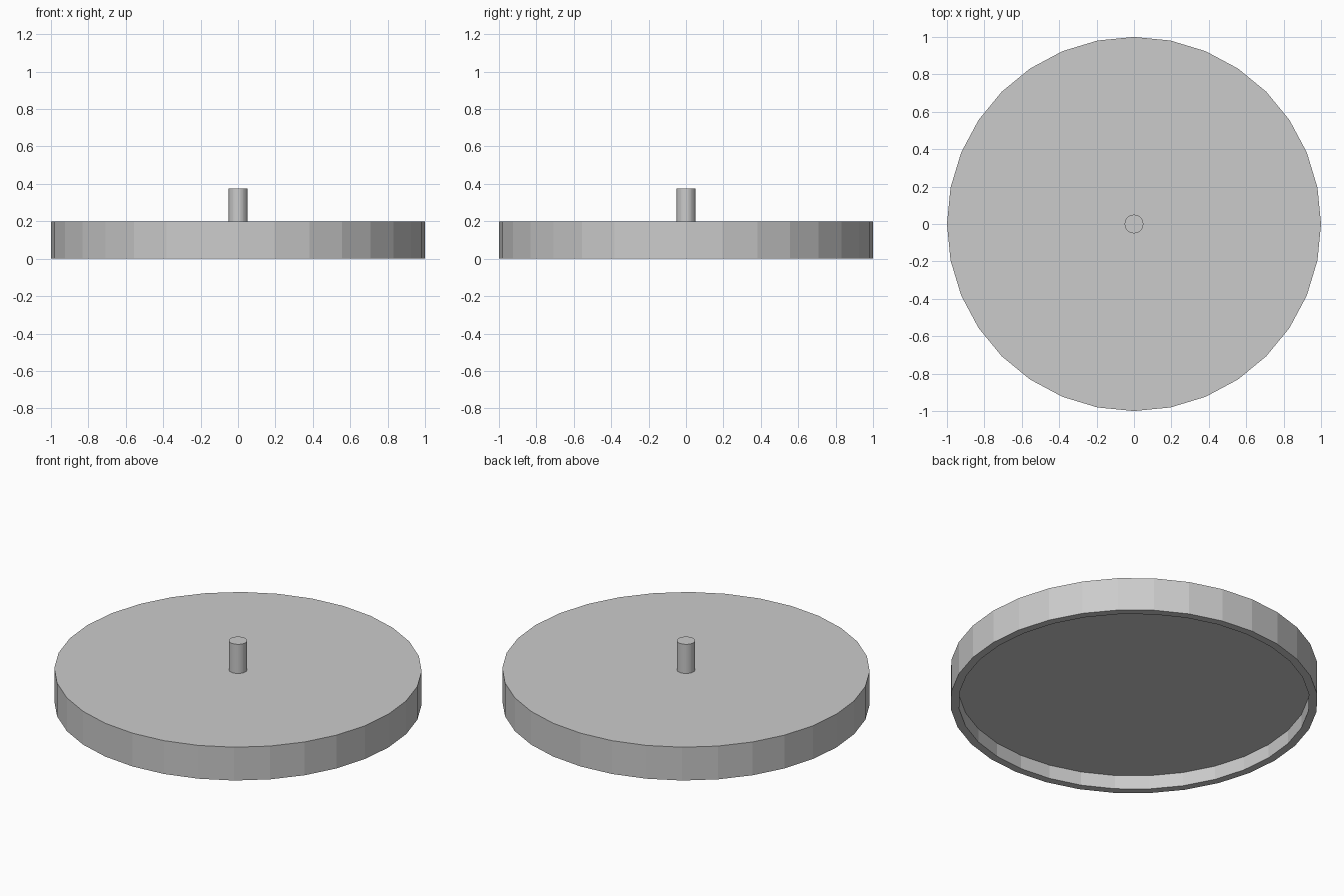
import bpy, bmesh, math

if "Cube" in bpy.data.objects:
    bpy.data.objects.remove(bpy.data.objects["Cube"])

SIDES = 32


def lathe(name, profile):
    """Spin an (r, z) profile around the z axis; r = 0 closes with a flat cap."""
    bm = bmesh.new()
    rings = []
    for r, z in profile:
        rings.append([bm.verts.new((r * math.cos(2 * math.pi * i / SIDES),
                                    r * math.sin(2 * math.pi * i / SIDES), z))
                      for i in range(SIDES)])
    for a, b in zip(rings, rings[1:]):
        for i in range(SIDES):
            j = (i + 1) % SIDES
            bm.faces.new((a[i], a[j], b[j], b[i]))
    return bm, rings, name


def finish(bm, name):
    bm.normal_update()
    mesh = bpy.data.meshes.new(name)
    bm.to_mesh(mesh)
    bm.free()
    obj = bpy.data.objects.new(name, mesh)
    bpy.context.collection.objects.link(obj)
    return obj


# Lid: ceiling of the recess, inner wall, rim, outer wall, flat top
bm, rings, name = lathe("lid", [(0.955, 0.083), (0.955, 0.0), (1.0, 0.0), (1.0, 0.2)])
bm.faces.new(rings[-1])
bm.faces.new(rings[0][::-1])
finish(bm, name)

# Stem: thin peg standing on the lid
bm, rings, name = lathe("stem", [(0.05, 0.2), (0.05, 0.375)])
bm.faces.new(rings[-1])
finish(bm, name)
